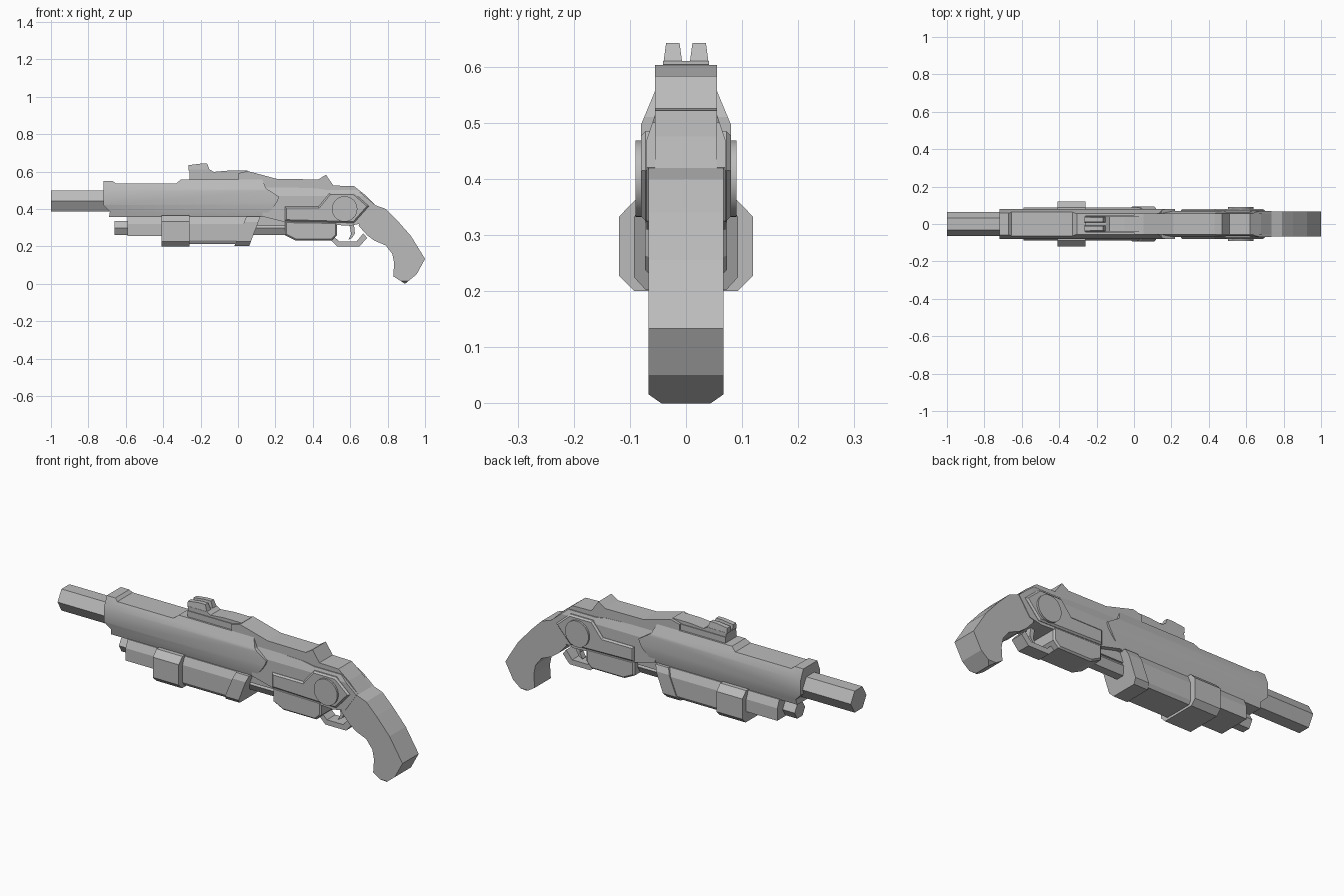
import bpy, bmesh, math
from mathutils import Vector

cube = bpy.data.objects.get("Cube")
if cube:
    bpy.data.objects.remove(cube, do_unlink=True)

grey = bpy.data.materials.new("plain_grey")
grey.use_nodes = True
COLOR = (0.5, 0.5, 0.5, 1)
grey.diffuse_color = COLOR
grey.node_tree.nodes["Principled BSDF"].inputs["Base Color"].default_value = COLOR


def finish(name, bm, smooth=False):
    bmesh.ops.recalc_face_normals(bm, faces=bm.faces[:])
    mesh = bpy.data.meshes.new(name)
    bm.to_mesh(mesh)
    bm.free()
    mesh.materials.append(grey)
    obj = bpy.data.objects.new(name, mesh)
    bpy.context.collection.objects.link(obj)
    if smooth:
        bpy.ops.object.select_all(action='DESELECT')
        obj.select_set(True)
        bpy.context.view_layer.objects.active = obj
        bpy.ops.object.shade_smooth_by_angle(angle=math.radians(32))
    return obj


def width_at(table, z):
    """Half width at a height, interpolated between (z, width) pairs."""
    if z <= table[0][0]:
        return table[0][1]
    for (z0, w0), (z1, w1) in zip(table, table[1:]):
        if z <= z1:
            return w0 + (w1 - w0) * (z - z0) / (z1 - z0)
    return table[-1][1]


def slab(name, outline, width, chamfer=0, y=0, smooth=False):
    """Side outline extruded across y; width is a number or a (z, width) table."""
    bm = bmesh.new()
    face = bm.faces.new([bm.verts.new((x, -1, z)) for x, z in outline])
    ext = bmesh.ops.extrude_face_region(bm, geom=[face], use_keep_orig=True)
    for v in ext["geom"]:
        if isinstance(v, bmesh.types.BMVert):
            v.co.y = 1
    table = width if isinstance(width, list) else [(0, width)]
    for z, _ in table if len(table) > 1 else []:
        bmesh.ops.bisect_plane(bm, geom=bm.verts[:] + bm.edges[:] + bm.faces[:],
                               plane_co=(0, 0, z), plane_no=(0, 0, 1))
    for v in bm.verts:
        v.co.y = v.co.y * width_at(table, v.co.z) + y
    if chamfer:
        rim = [e for e in bm.edges if abs(e.verts[0].co.y - e.verts[1].co.y) < 1e-5]
        bmesh.ops.bevel(bm, geom=rim, offset=chamfer, segments=1, affect='EDGES')
    return finish(name, bm, smooth)


def rod(name, start, end, radius, sides, turn=0, smooth=False):
    """Regular prism between two points."""
    a, b = Vector(start), Vector(end)
    bm = bmesh.new()
    bmesh.ops.create_cone(bm, cap_ends=True, segments=sides, radius1=radius,
                          radius2=radius, depth=(b - a).length)
    rot = (b - a).to_track_quat('Z', 'Y').to_matrix().to_4x4()
    spin = rot.copy()
    for v in bm.verts:
        x, y = v.co.x, v.co.y
        v.co.x = x * math.cos(turn) - y * math.sin(turn)
        v.co.y = x * math.sin(turn) + y * math.cos(turn)
        v.co = spin @ v.co + (a + b) / 2
    return finish(name, bm, smooth)


# Barrel and magazine tube, both six sided with a ridge on top
rod("barrel", (-1, 0, .443), (-.6, 0, .443), .065, 6, math.pi / 6)
rod("magazine_tube", (-.66, 0, .297), (.3, 0, .297), .043, 6, math.pi / 6)
slab("tube_bracket", [(.05, .36), (.05, .31), (.3, .31), (.3, .36)], .045)

# Barrel shroud with soft sloping sides
slab("barrel_shroud",
     [(-.72, .55), (-.67, .55), (-.655, .537), (-.33, .537), (-.305, .557), (.13, .557),
      (.15, .51), (.22, .465), (.21, .44), (.19, .41), (.14, .357), (-.69, .357),
      (-.685, .385), (-.72, .42)],
     [(.357, .064), (.42, .08), (.497, .08), (.557, .055)], smooth=True)

# Forend, its side blocks and slanted band
slab("forend", [(-.59, .36), (-.59, .255), (-.41, .255), (-.41, .212), (.03, .212), (.1, .36)],
     [(.2, .068), (.23, .087), (.32, .087), (.36, .07)])
slab("forend_block", [(-.41, .365), (-.41, .2), (-.26, .2), (-.26, .365)],
     [(.2, .092), (.227, .119), (.333, .119), (.365, .088)])
slab("forend_band", [(.045, .36), (-.02, .202), (.06, .202), (.12, .36)],
     [(.2, .07), (.225, .093), (.33, .093), (.36, .08)])

# Receiver spine, wider body and raised side panel
slab("receiver_spine",
     [(.0, .56), (.0, .59), (.05, .603), (.21, .56), (.43, .558), (.47, .583), (.51, .525),
      (.62, .522), (.68, .475), (.74, .415), (.66, .33), (.2, .38)], .055)
slab("receiver_body",
     [(.14, .52), (.42, .51), (.48, .50), (.64, .50), (.735, .42), (.67, .325), (.6, .31),
      (.25, .33), (.13, .36)],
     [(.3, .07), (.47, .07), (.515, .055)])
slab("side_panel",
     [(.25, .412), (.43, .412), (.49, .485), (.62, .485), (.7, .415), (.62, .325), (.25, .335)],
     .08, chamfer=.008)
rod("pivot_disc", (.57, -.09, .40), (.57, .09, .40), .068, 32, smooth=True)

# Lower housing, trigger and guard
slab("lower_housing", [(.25, .335), (.25, .26), (.31, .23), (.5, .23), (.53, .26), (.53, .33)],
     .073, chamfer=.008)
slab("trigger_guard",
     [(.48, .25), (.5, .23), (.53, .2), (.65, .2), (.69, .245), (.67, .27), (.635, .227),
      (.54, .227), (.515, .25)], .035)
slab("trigger", [(.595, .32), (.605, .265), (.59, .235), (.61, .245), (.625, .27), (.62, .32)], .015)

# Curved grip with a chamfered butt
slab("grip",
     [(.66, .36), (.72, .425), (.79, .40), (.85, .34), (.925, .255), (1, .133), (.955, .05),
      (.893, 0), (.83, .04), (.835, .11), (.825, .16), (.79, .205), (.73, .23), (.69, .26), (.645, .31)],
     [(0, .044), (.016, .067), (.5, .067)])

# Top rail and the notched sight
slab("top_rail", [(-.26, .55), (-.26, .588), (.05, .588), (.12, .55)], .045)
slab("rail_cover", [(-.26, .58), (-.26, .61), (-.15, .61), (-.13, .598), (-.05, .605),
                    (.05, .605), (.05, .58)], .041)
for side, label in ((1, "left"), (-1, "right")):
    slab("sight_prong_" + label, [(-.265, .605), (-.265, .634), (-.2, .642), (-.165, .642), (-.15, .605)],
         [(.605, .017), (.642, .012)], y=side * .0235)
